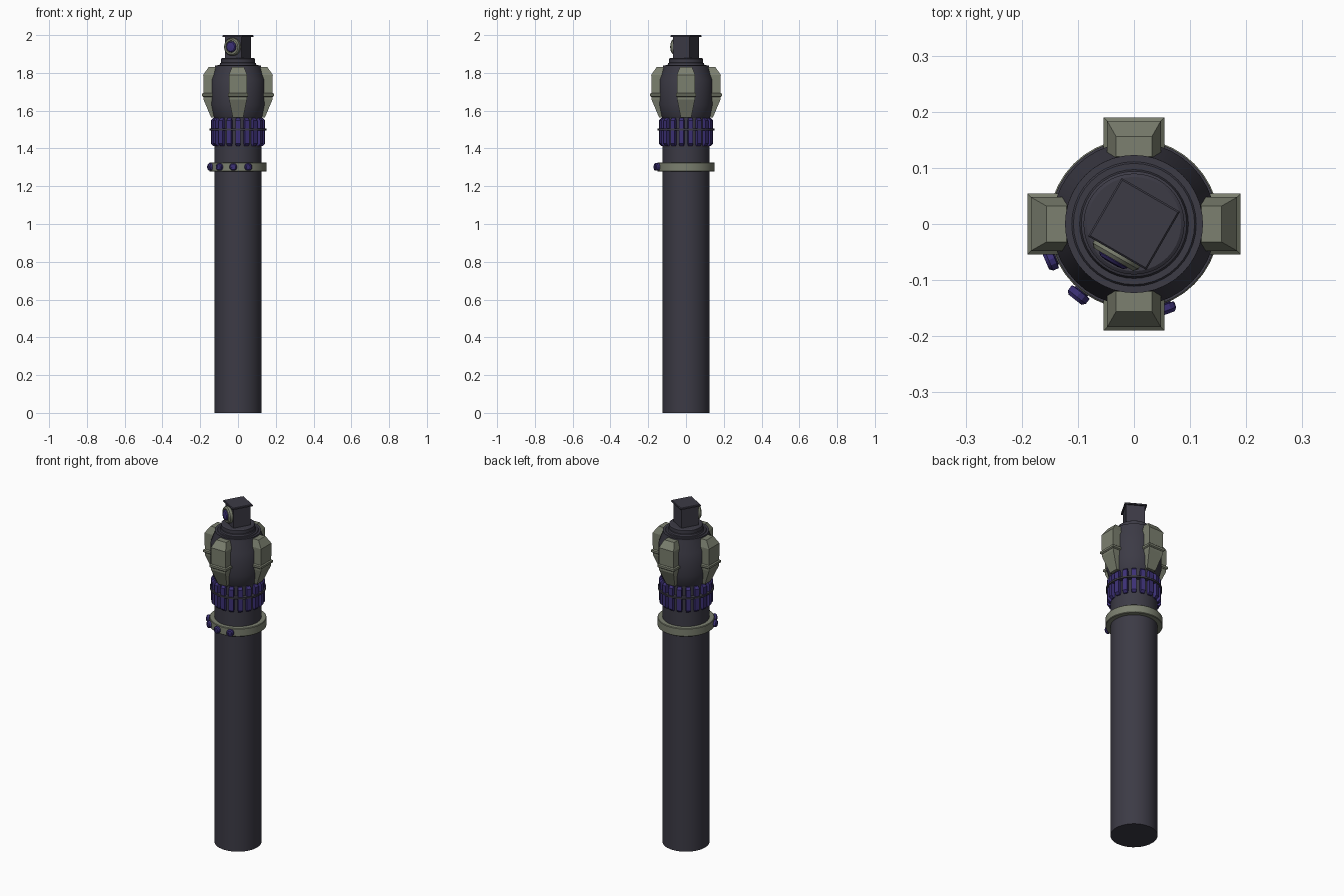
import bpy, bmesh
from math import pi, radians, cos, sin
from mathutils import Matrix, Vector

if "Cube" in bpy.data.objects:
    bpy.data.objects.remove(bpy.data.objects["Cube"])


def material(name, rgb):
    m = bpy.data.materials.new(name)
    m.diffuse_color = (*rgb, 1)
    m.use_nodes = True
    m.node_tree.nodes["Principled BSDF"].inputs["Base Color"].default_value = m.diffuse_color
    return m


DARK = material("dark_metal", (0.045, 0.043, 0.06))
OLIVE = material("olive_metal", (0.2, 0.215, 0.16))
PURPLE = material("purple_grip", (0.045, 0.03, 0.18))


def finish(bm, name, mat, matrix=None, smooth=True):
    bmesh.ops.recalc_face_normals(bm, faces=bm.faces[:])
    if matrix:
        bm.transform(matrix)
    me = bpy.data.meshes.new(name)
    bm.to_mesh(me)
    bm.free()
    me.materials.append(mat)
    ob = bpy.data.objects.new(name, me)
    bpy.context.collection.objects.link(ob)
    if smooth:
        bpy.ops.object.select_all(action='DESELECT')
        ob.select_set(True)
        bpy.context.view_layer.objects.active = ob
        bpy.ops.object.shade_smooth_by_angle(angle=radians(25))
    return ob


def lathe(name, profile, mat, n=32, matrix=None, closed=False):
    """Spin (radius, z) points about z; ends are capped unless the profile is closed."""
    bm = bmesh.new()
    rings = [[bm.verts.new((r * cos(2 * pi * i / n), r * sin(2 * pi * i / n), z))
              for i in range(n)] for r, z in profile]
    pairs = list(zip(rings, rings[1:]))
    if closed:
        pairs.append((rings[-1], rings[0]))
    else:
        bm.faces.new(rings[0])
        bm.faces.new(rings[-1])
    for a, b in pairs:
        for i in range(n):
            j = (i + 1) % n
            bm.faces.new((a[i], a[j], b[j], b[i]))
    return finish(bm, name, mat, matrix)


def loft(name, sections, mat, matrix=None):
    """Stack rectangles given as (z, inner x, outer x, half width)."""
    bm = bmesh.new()
    rings = [[bm.verts.new(c) for c in ((a, -w, z), (b, -w, z), (b, w, z), (a, w, z))]
             for z, a, b, w in sections]
    bm.faces.new(rings[0])
    bm.faces.new(rings[-1])
    for p, q in zip(rings, rings[1:]):
        for i in range(4):
            j = (i + 1) % 4
            bm.faces.new((p[i], p[j], q[j], q[i]))
    return finish(bm, name, mat, matrix, smooth=False)


def turn(deg):
    return Matrix.Rotation(radians(deg), 4, 'Z')


def radial(deg, z):
    """Local +z points outwards at the given angle, at height z."""
    return turn(deg) @ Matrix.Translation((0, 0, z)) @ Matrix.Rotation(pi / 2, 4, 'Y')


# Shaft
lathe("shaft", [(0.125, 0), (0.125, 1.57)], DARK, 40)

# Clamp ring with four buttons
lathe("clamp_ring", [(0.12, 1.278), (0.149, 1.278), (0.152, 1.281),
                     (0.152, 1.323), (0.149, 1.326), (0.12, 1.326)], OLIVE, 40, closed=True)
for k in range(4):
    lathe(f"button_{k}", [(0.014, 0.14), (0.014, 0.153), (0.02, 0.154), (0.02, 0.165),
                          (0.015, 0.171), (0.009, 0.171), (0.008, 0.169)],
          PURPLE, 12, radial(203 + 29 * k, 1.302))

# Ribbed grip collar
for k in range(18):
    loft(f"grip_bar_{k}", [(1.413, 0.115, 0.132, 0.011), (1.425, 0.115, 0.144, 0.013),
                           (1.548, 0.115, 0.144, 0.013), (1.56, 0.115, 0.132, 0.011)],
         PURPLE, turn(20 * k + 10))
lathe("grip_band", [(0.12, 1.496), (0.15, 1.496), (0.15, 1.506), (0.12, 1.506)],
      DARK, 40, closed=True)

# Head with stepped neck
lathe("head", [(0.125, 1.56), (0.132, 1.572), (0.146, 1.63), (0.146, 1.765), (0.123, 1.828),
               (0.123, 1.838), (0.111, 1.838), (0.108, 1.842), (0.097, 1.842), (0.094, 1.852),
               (0.09, 1.854), (0.09, 1.874), (0.084, 1.878), (0.06, 1.878)], DARK, 40)

# Four armour fins with a raised band
for k, side in enumerate(("right", "back", "left", "front")):
    loft(f"{side}_fin", [(1.565, 0.11, 0.143, 0.028), (1.66, 0.11, 0.183, 0.047),
                         (1.79, 0.115, 0.184, 0.048), (1.83, 0.12, 0.156, 0.032)],
         OLIVE, turn(90 * k))
    loft(f"{side}_fin_band", [(1.672, 0.12, 0.184, 0.048), (1.677, 0.12, 0.19, 0.054),
                              (1.689, 0.12, 0.19, 0.054), (1.694, 0.12, 0.184, 0.048)],
         OLIVE, turn(90 * k))

# Turned top box with cap plate
loft("top_box", [(1.87, -0.051, 0.051, 0.051), (1.992, -0.051, 0.051, 0.051)], DARK, turn(-30))
loft("top_cap", [(1.99, -0.06, 0.06, 0.06), (1.997, -0.06, 0.06, 0.06),
                 (2.0, -0.057, 0.057, 0.057)], DARK, turn(-30))

# Round lens on the box face
lathe("lens_rim", [(0.047, 0.048), (0.047, 0.066), (0.041, 0.073), (0.033, 0.073),
                   (0.031, 0.068)], OLIVE, 24, radial(240, 1.938))
lathe("lens", [(0.029, 0.06), (0.029, 0.074), (0.024, 0.079), (0.012, 0.081)],
      PURPLE, 16, radial(240, 1.938))
